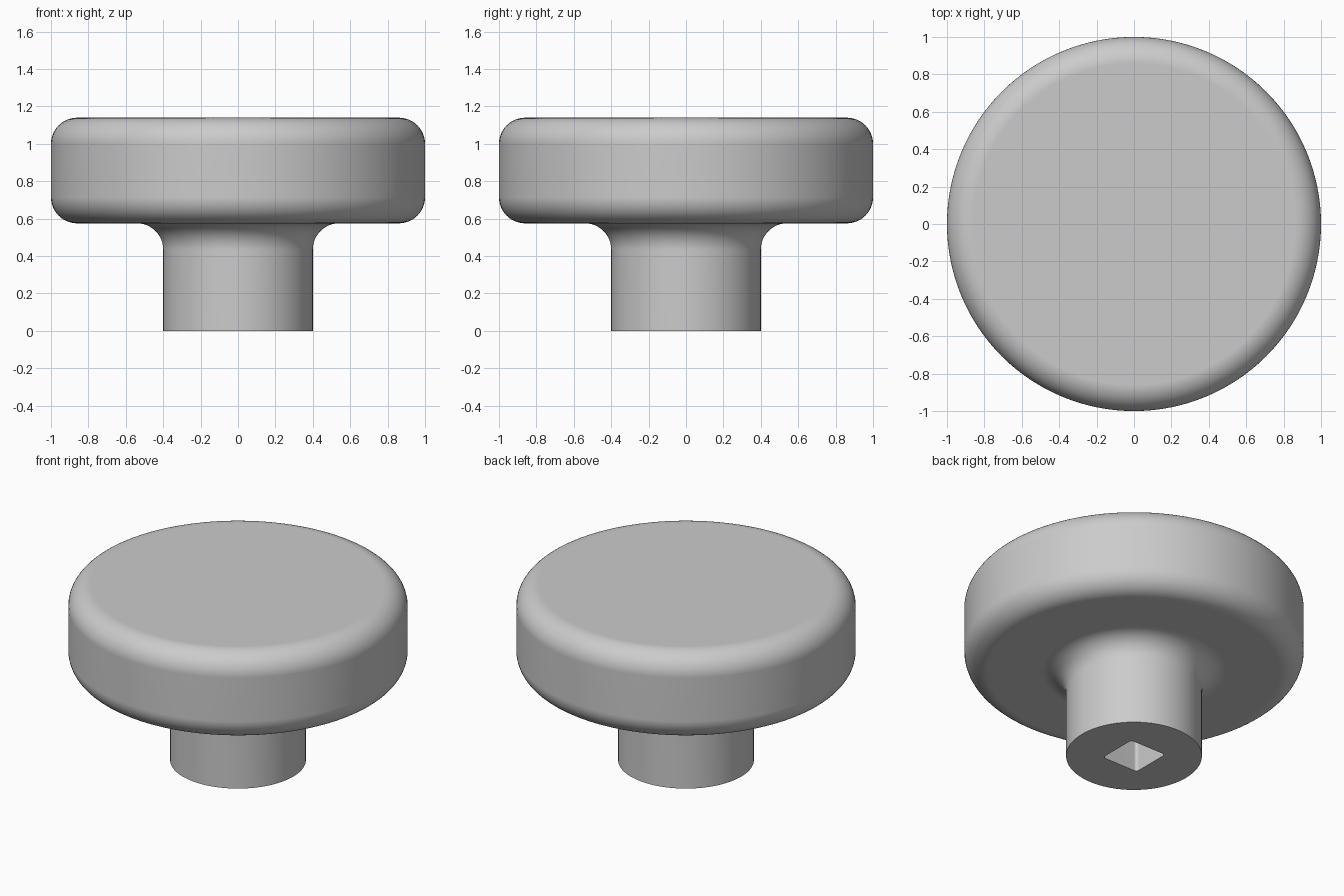
import bpy, bmesh
from math import pi, sin, cos, radians

if "Cube" in bpy.data.objects:
    bpy.data.objects.remove(bpy.data.objects["Cube"], do_unlink=True)

SEGMENTS = 128
HEIGHT, HEAD_BASE = 1.14, 0.575
HEAD_R, STEM_R, FILLET = 1.0, 0.4, 0.14
SOCKET_HALF, SOCKET_R, SOCKET_DEPTH = 0.13, 0.02, 0.4

grey = bpy.data.materials.new("grey")
grey.use_nodes = True
COLOUR = (0.6, 0.6, 0.6, 1)
grey.diffuse_color = COLOUR
grey.node_tree.nodes["Principled BSDF"].inputs["Base Color"].default_value = COLOUR


def arc(cx, cy, r, start, end, steps):
    """Points on an arc, angles in degrees."""
    angles = [radians(start + (end - start) * i / steps) for i in range(steps + 1)]
    return [(cx + r * cos(a), cy + r * sin(a)) for a in angles]


def make_object(name, bm):
    bmesh.ops.recalc_face_normals(bm, faces=bm.faces)
    mesh = bpy.data.meshes.new(name)
    bm.to_mesh(mesh)
    bm.free()
    mesh.materials.append(grey)
    obj = bpy.data.objects.new(name, mesh)
    bpy.context.collection.objects.link(obj)
    return obj


def skin_rings(bm, rings):
    """Join closed rings of vertices with quads and cap both ends."""
    n = len(rings[0])
    for a, b in zip(rings, rings[1:]):
        for i in range(n):
            j = (i + 1) % n
            bm.faces.new((a[i], a[j], b[j], b[i]))
    bm.faces.new(rings[0])
    bm.faces.new(rings[-1])


# Knob: stem, flared neck and rounded head in one turned profile
edge = HEAD_R - FILLET
profile = [(STEM_R, 0)]
profile += arc(STEM_R + FILLET, HEAD_BASE - FILLET, FILLET, 180, 90, 12)
profile += arc(edge, HEAD_BASE + FILLET, FILLET, -90, 0, 12)
profile += arc(edge, HEIGHT - FILLET, FILLET, 0, 90, 12)
bm = bmesh.new()
turns = [2 * pi * i / SEGMENTS for i in range(SEGMENTS)]
skin_rings(bm, [[bm.verts.new((r * cos(t), r * sin(t), z)) for t in turns]
                for r, z in profile])
knob = make_object("knob", bm)

# Square socket with small rounded corners, cut up into the stem
c = SOCKET_HALF - SOCKET_R
outline = []
for k, (sx, sy) in enumerate([(1, 1), (-1, 1), (-1, -1), (1, -1)]):
    outline += arc(sx * c, sy * c, SOCKET_R, 90 * k, 90 * k + 90, 5)
bm = bmesh.new()
skin_rings(bm, [[bm.verts.new((x, y, z)) for x, y in outline]
                for z in (-0.1, SOCKET_DEPTH)])
cutter = make_object("socket_cutter", bm)
cutter.hide_render = True

bpy.ops.object.select_all(action='DESELECT')
bpy.context.view_layer.objects.active = knob
knob.select_set(True)
cut = knob.modifiers.new("socket", 'BOOLEAN')
cut.operation = 'DIFFERENCE'
cut.solver = 'EXACT'
cut.object = cutter
bpy.ops.object.modifier_apply(modifier=cut.name)
bpy.data.objects.remove(cutter, do_unlink=True)

# Smooth sides with crisp flat caps
bpy.ops.object.shade_smooth_by_angle(angle=radians(35))
weighted = knob.modifiers.new("flat_caps", 'WEIGHTED_NORMAL')
weighted.keep_sharp = True
